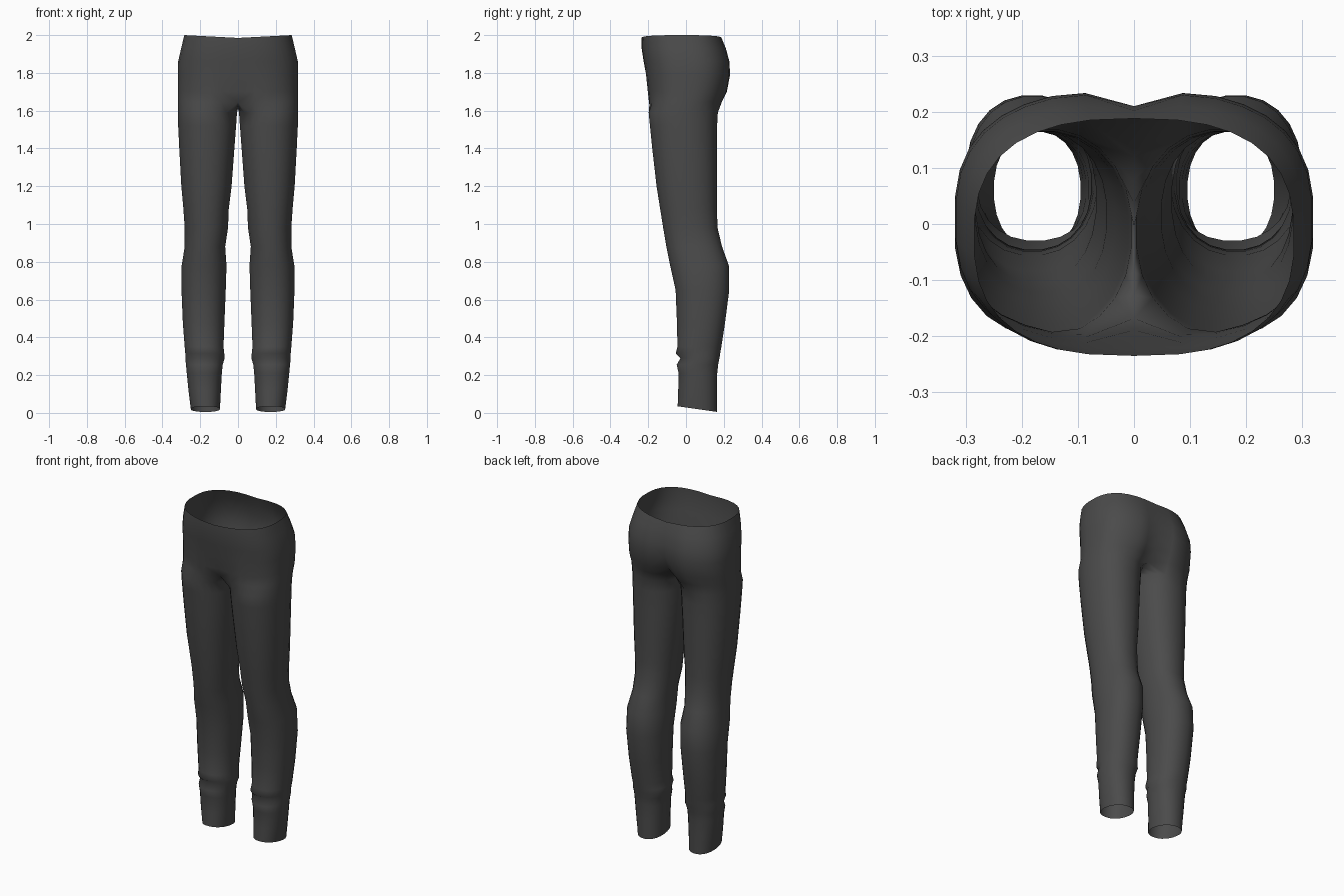
import bpy
import bmesh
from math import sin, cos, pi, radians, exp, copysign

cube = bpy.data.objects.get("Cube")
if cube:
    bpy.data.objects.remove(cube, do_unlink=True)

SIDES = 24          # points around a leg
OUTER = 18          # of those, points that carry on up into the hips
STEP = 360 / SIDES

# Leg sections: height, inner x, outer x, front y, back y
LEG = [
    (0.02, 0.095, 0.250, -0.045, 0.165),
    (0.12, 0.090, 0.263, -0.042, 0.165),
    (0.21, 0.085, 0.272, -0.040, 0.166),
    (0.255, 0.080, 0.276, -0.050, 0.171),
    (0.29, 0.070, 0.280, -0.030, 0.178),
    (0.315, 0.072, 0.280, -0.055, 0.182),
    (0.35, 0.076, 0.283, -0.046, 0.188),
    (0.48, 0.071, 0.293, -0.049, 0.208),
    (0.65, 0.064, 0.300, -0.056, 0.230),
    (0.78, 0.060, 0.299, -0.085, 0.228),
    (0.88, 0.067, 0.283, -0.105, 0.192),
    (0.98, 0.052, 0.283, -0.122, 0.168),
    (1.08, 0.048, 0.290, -0.138, 0.165),
    (1.20, 0.033, 0.301, -0.157, 0.165),
    (1.40, 0.018, 0.312, -0.180, 0.165),
    (1.52, 0.009, 0.318, -0.192, 0.166),
    (1.59, 0.004, 0.320, -0.199, 0.170),
]

# Hip sections: height, half width, front y, back y, front dent, back dent
HIPS = [
    (1.645, 0.320, -0.203, 0.200, 0.035, -0.080),
    (1.70, 0.320, -0.207, 0.225, 0.018, -0.050),
    (1.79, 0.320, -0.215, 0.240, 0.004, -0.030),
    (1.86, 0.318, -0.224, 0.236, 0.0, -0.026),
    (1.93, 0.302, -0.235, 0.216, 0.0, -0.014),
    (1.985, 0.285, -0.235, 0.188, 0.0, 0.0),
]


def rounded(angle, power):
    """Point on a unit superellipse."""
    c, s = cos(angle), sin(angle)
    return (copysign(abs(c) ** (2 / power), c),
            copysign(abs(s) ** (2 / power), s))


def leg_ring(bm, z, inner, outer, front, back):
    ring = []
    for i in range(SIDES):
        a = radians(STEP * (i - (OUTER - 1) / 2))
        u, v = rounded(a, 2.2)
        x = (inner + outer) / 2 + u * (outer - inner) / 2
        y = (front + back) / 2 + v * (back - front) / 2
        tilt = -0.015 * v if z < 0.1 else 0     # hem is lower at the back
        ring.append(bm.verts.new((x, y, z + tilt)))
    return ring


def hip_ring(bm, z, width, front, back, front_dent, back_dent):
    ring = []
    for i in range(OUTER):
        u, v = rounded(pi * (i / (OUTER - 1) - 0.5), 2.6)
        x = 0 if i in (0, OUTER - 1) else u * width
        y = (front + back) / 2 + v * (back - front) / 2
        y += (front_dent if v < 0 else back_dent) * exp(-(x / 0.06) ** 2)
        rise = 0.015 * u if z > 1.95 else 0     # waist is higher at the sides
        ring.append(bm.verts.new((x, y, z + rise)))
    return ring


def bridge(bm, low, high, closed):
    n = len(low)
    for i in range(n if closed else n - 1):
        j = (i + 1) % n
        bm.faces.new((low[i], low[j], high[j], high[i]))


bm = bmesh.new()
legs = [leg_ring(bm, *row) for row in LEG]
hips = [hip_ring(bm, *row) for row in HIPS]

# Crotch seam runs under the body from back to front on the centre line
start, end = hips[0][-1].co, hips[0][0].co
seam = []
count = SIDES - OUTER
for k in range(1, count + 1):
    t = k / (count + 1)
    p = start.lerp(end, t)
    seam.append(bm.verts.new((0, p.y, p.z - 0.035 * sin(pi * t))))

for low, high in zip(legs, legs[1:]):
    bridge(bm, low, high, True)
bridge(bm, legs[-1], hips[0] + seam, True)
for low, high in zip(hips, hips[1:]):
    bridge(bm, low, high, False)

mesh = bpy.data.meshes.new("leggings")
bm.to_mesh(mesh)
bm.free()
for face in mesh.polygons:
    face.use_smooth = True

# Dark grey cloth
cloth = bpy.data.materials.new("dark grey cloth")
cloth.use_nodes = True
color = (0.07, 0.07, 0.07, 1)
cloth.diffuse_color = color
cloth.node_tree.nodes["Principled BSDF"].inputs["Base Color"].default_value = color
mesh.materials.append(cloth)

# Mirror the left half to make the pair
leggings = bpy.data.objects.new("leggings", mesh)
bpy.context.collection.objects.link(leggings)
mirror = leggings.modifiers.new("mirror", 'MIRROR')
mirror.use_clip = True
mirror.merge_threshold = 0.001
